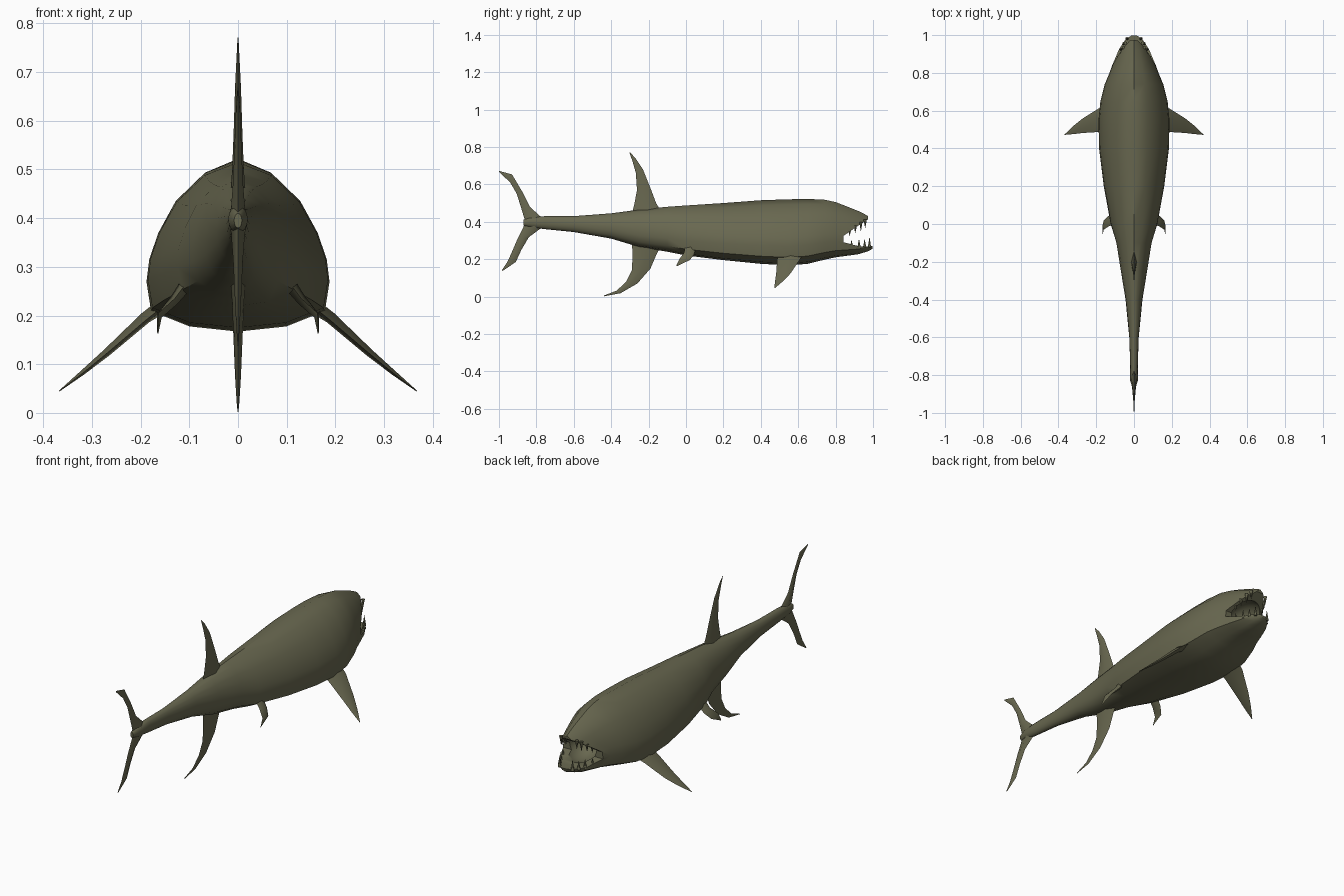
import bpy
import bmesh
from math import pi, cos, sin
from mathutils import Vector, Matrix

default_cube = bpy.data.objects.get("Cube")
if default_cube:
    bpy.data.objects.remove(default_cube, do_unlink=True)

# Single olive skin colour
skin = bpy.data.materials.new("olive_skin")
skin.use_nodes = True
olive = (0.14, 0.138, 0.08, 1)
skin.diffuse_color = olive
skin_shader = skin.node_tree.nodes["Principled BSDF"]
skin_shader.inputs["Base Color"].default_value = olive
skin_shader.inputs["Roughness"].default_value = 0.8


def make_object(name, bm):
    bmesh.ops.recalc_face_normals(bm, faces=bm.faces[:])
    mesh = bpy.data.meshes.new(name)
    bm.to_mesh(mesh)
    bm.free()
    mesh.materials.append(skin)
    obj = bpy.data.objects.new(name, mesh)
    bpy.context.collection.objects.link(obj)
    return obj


def smooth(obj, angle):
    bpy.ops.object.select_all(action="DESELECT")
    obj.select_set(True)
    bpy.context.view_layer.objects.active = obj
    bpy.ops.object.shade_smooth_by_angle(angle=angle)


def loft(name, sections):
    """Skin a list of closed rings and cap both ends."""
    bm = bmesh.new()
    rings = [[bm.verts.new(p) for p in section] for section in sections]
    count = len(rings[0])
    for first, second in zip(rings, rings[1:]):
        for i in range(count):
            j = (i + 1) % count
            bm.faces.new((first[i], first[j], second[j], second[i]))
    bm.faces.new(rings[0])
    bm.faces.new(rings[-1])
    return make_object(name, bm)


# Body stations: y, top, bottom, half width
STATIONS = [
    (-0.87, 0.41, 0.38, 0.008), (-0.83, 0.425, 0.37, 0.02),
    (-0.75, 0.43, 0.36, 0.02), (-0.6, 0.43, 0.345, 0.025),
    (-0.4, 0.445, 0.31, 0.045), (-0.25, 0.465, 0.265, 0.07),
    (-0.1, 0.48, 0.24, 0.095), (0, 0.487, 0.22, 0.125),
    (0.2, 0.5, 0.195, 0.16), (0.4, 0.515, 0.175, 0.185),
    (0.55, 0.52, 0.167, 0.188), (0.65, 0.522, 0.175, 0.178),
    (0.74, 0.518, 0.197, 0.155), (0.8, 0.505, 0.21, 0.13),
    (0.86, 0.482, 0.218, 0.108), (0.92, 0.458, 0.226, 0.084),
    (0.96, 0.438, 0.238, 0.06), (0.982, 0.425, 0.246, 0.042),
    (0.997, 0.415, 0.256, 0.02),
]
# Half outline of the deep-bellied cross-section, from back to belly
OUTLINE = [(0, 1), (0.37, 0.92), (0.68, 0.76), (0.87, 0.575), (0.97, 0.42),
           (1, 0.29), (0.95, 0.12), (0.53, 0.03), (0, 0)]


def body_section(y, top, bottom, width):
    blend = min(1, max(0, (y + 0.5) / 0.6))
    half = []
    for i, (u, v) in enumerate(OUTLINE):
        a = pi * i / (len(OUTLINE) - 1)
        x = width * (u * blend + sin(a) * (1 - blend))
        h = v * blend + (0.5 + cos(a) / 2) * (1 - blend)
        half.append((x, y, bottom + (top - bottom) * h))
    return half + [(-x, py, z) for x, py, z in half[-2:0:-1]]


body = loft("body", [body_section(*s) for s in STATIONS])

# Open mouth: a wedge between the jaws and a rounded cavity behind the lips
GAPE = [(0.843, 0.29), (0.843, 0.325), (0.9, 0.365), (0.972, 0.412),
        (0.98, 0.5), (1.1, 0.5), (1.1, 0.272), (0.93, 0.268)]
gape_cutter = loft("gape_cutter", [[(x, y, z) for y, z in GAPE] for x in (-0.3, 0.3)])
bm = bmesh.new()
bmesh.ops.create_uvsphere(
    bm, u_segments=20, v_segments=12, radius=1,
    matrix=Matrix.Translation((0, 0.85, 0.33)) @ Matrix.Diagonal((0.078, 0.11, 0.075, 1)))
cavity_cutter = make_object("cavity_cutter", bm)

for cutter in (gape_cutter, cavity_cutter):
    cut = body.modifiers.new(cutter.name, "BOOLEAN")
    cut.operation = "DIFFERENCE"
    cut.solver = "EXACT"
    cut.object = cutter
    bpy.context.view_layer.objects.active = body
    bpy.ops.object.modifier_apply(modifier=cut.name)
    bpy.data.objects.remove(cutter, do_unlink=True)
smooth(body, pi / 4)


def fin(name, stations, normal=(1, 0, 0)):
    """Loft a lens-shaped blade through (leading, trailing, half thickness)."""
    normal = Vector(normal).normalized()
    sections = []
    for lead, trail, thick in stations:
        lead, trail = Vector(lead), Vector(trail)
        middle = lead.lerp(trail, 0.45)
        sections.append((lead, middle + normal * thick, trail, middle - normal * thick))
    smooth(loft(name, sections), pi / 3)


def median_fin(name, stations):
    fin(name, [((0, *lead), (0, *trail), thick) for lead, trail, thick in stations])


# Fins on the centre line, given as (y, z)
median_fin("dorsal_fin", [
    ((-0.13, 0.45), (-0.29, 0.44), 0.016),
    ((-0.16, 0.5), (-0.275, 0.5), 0.012),
    ((-0.19, 0.58), (-0.262, 0.57), 0.009),
    ((-0.23, 0.68), (-0.268, 0.66), 0.006),
    ((-0.27, 0.74), (-0.285, 0.72), 0.003),
    ((-0.3, 0.772), (-0.302, 0.768), 0.001)])
median_fin("anal_fin", [
    ((-0.13, 0.28), (-0.29, 0.3), 0.016),
    ((-0.16, 0.22), (-0.285, 0.22), 0.012),
    ((-0.19, 0.15), (-0.29, 0.14), 0.009),
    ((-0.26, 0.07), (-0.32, 0.08), 0.006),
    ((-0.35, 0.018), (-0.37, 0.032), 0.003),
    ((-0.44, 0.001), (-0.438, 0.006), 0.001)])
median_fin("upper_tail_lobe", [
    ((-0.74, 0.4), (-0.855, 0.385), 0.018),
    ((-0.78, 0.43), (-0.865, 0.42), 0.014),
    ((-0.835, 0.48), (-0.88, 0.47), 0.01),
    ((-0.875, 0.56), (-0.905, 0.55), 0.007),
    ((-0.93, 0.653), (-0.94, 0.61), 0.004),
    ((-1, 0.672), (-0.998, 0.665), 0.001)])
median_fin("lower_tail_lobe", [
    ((-0.74, 0.39), (-0.855, 0.41), 0.018),
    ((-0.78, 0.362), (-0.87, 0.37), 0.014),
    ((-0.84, 0.318), (-0.9, 0.31), 0.01),
    ((-0.88, 0.25), (-0.93, 0.24), 0.007),
    ((-0.91, 0.185), (-0.955, 0.185), 0.004),
    ((-0.98, 0.137), (-0.985, 0.14), 0.001)])

# Paired fins, built for each side
for side, label in ((1, "left"), (-1, "right")):
    def flip(stations):
        return [((side * a[0], *a[1:]), (side * b[0], *b[1:]), t) for a, b, t in stations]

    fin(label + "_pectoral_fin", flip([
        ((0.14, 0.63, 0.23), (0.14, 0.49, 0.23), 0.016),
        ((0.19, 0.61, 0.2), (0.19, 0.487, 0.19), 0.012),
        ((0.27, 0.56, 0.125), (0.27, 0.482, 0.122), 0.008),
        ((0.32, 0.52, 0.083), (0.32, 0.476, 0.081), 0.005),
        ((0.367, 0.475, 0.045), (0.367, 0.472, 0.045), 0.001)]),
        (side * 0.65, 0, 0.75))
    fin(label + "_pelvic_fin", flip([
        ((0.1, 0.055, 0.27), (0.1, -0.005, 0.275), 0.014),
        ((0.135, 0.043, 0.225), (0.13, -0.01, 0.235), 0.01),
        ((0.16, 0.02, 0.195), (0.163, -0.032, 0.205), 0.006),
        ((0.164, -0.05, 0.162), (0.166, -0.052, 0.166), 0.001)]),
        (side * 0.75, 0, 0.65))


def half_width(y):
    for a, b in zip(STATIONS, STATIONS[1:]):
        if a[0] <= y <= b[0]:
            return a[3] + (b[3] - a[3]) * (y - a[0]) / (b[0] - a[0])
    return STATIONS[-1][3]


def teeth(name, rows, inset, direction):
    """Cones along both sides of a lip, given as (y, z of root, length)."""
    bm = bmesh.new()
    for y, z, length in rows:
        for side in (1, -1):
            place = Matrix.Translation((side * half_width(y) * inset, y, z + direction * length / 2))
            turn = Matrix.Rotation(0 if direction > 0 else pi, 4, "X")
            bmesh.ops.create_cone(bm, cap_ends=True, segments=6, radius1=0.009,
                                  radius2=0.0005, depth=length, matrix=place @ turn)
    smooth(make_object(name, bm), pi / 3)


teeth("upper_teeth", [(0.875, 0.36, 0.035), (0.905, 0.38, 0.04),
                      (0.935, 0.4, 0.05), (0.958, 0.412, 0.045)], 0.74, -1)
teeth("lower_teeth", [(0.885, 0.262, 0.04), (0.925, 0.262, 0.045),
                      (0.955, 0.262, 0.045), (0.981, 0.262, 0.055)], 0.86, 1)
